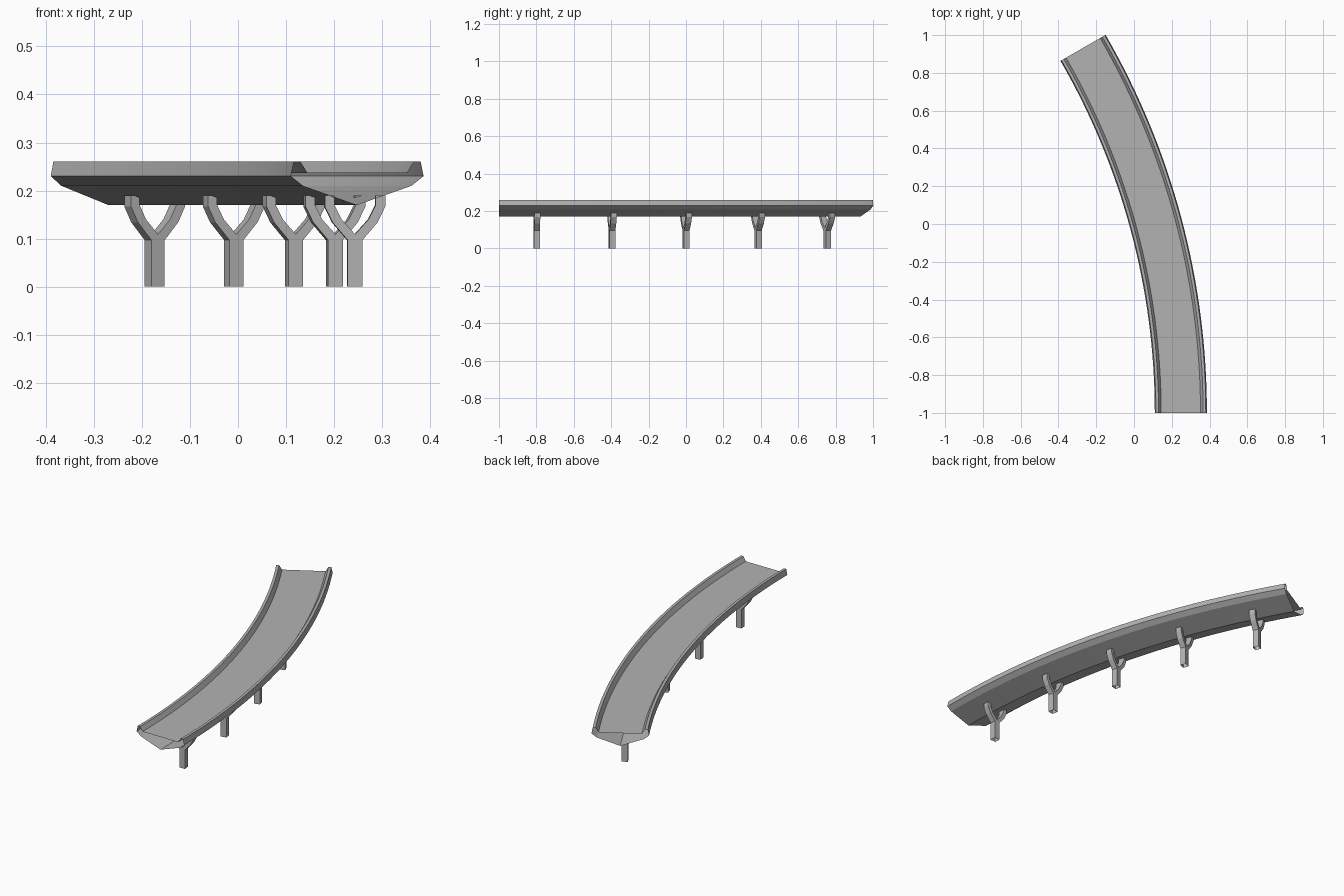
import bpy, bmesh, math

if "Cube" in bpy.data.objects:
    bpy.data.objects.remove(bpy.data.objects["Cube"])

R = 3.865                      # centreline radius of the bend
CX, CY = 0.248 - R, -1.0       # centre of the bend
BEND = math.radians(30)

grey = bpy.data.materials.new("track grey")
grey.diffuse_color = (0.45, 0.45, 0.45, 1)
grey.use_nodes = True
grey.node_tree.nodes["Principled BSDF"].inputs["Base Color"].default_value = grey.diffuse_color


def place(u, z, a, t=0.0):
    """Point at side offset u, height z, bend angle a, shifted t along the track."""
    return (CX + (R + u) * math.cos(a) - t * math.sin(a),
            CY + (R + u) * math.sin(a) + t * math.cos(a), z)


def sweep(name, profile, stations, caps=False, skip=()):
    """Sweep a counter-clockwise (u, z) profile through (angle, shift) stations."""
    bm = bmesh.new()
    rings = [[bm.verts.new(place(u, z, a, t)) for u, z in profile] for a, t in stations]
    n = len(profile)
    for r0, r1 in zip(rings, rings[1:]):
        for i in range(n):
            if i not in skip:
                j = (i + 1) % n
                bm.faces.new((r0[i], r1[i], r1[j], r0[j]))
    if caps:
        bm.faces.new(rings[0])
        bm.faces.new(rings[-1][::-1])
    me = bpy.data.meshes.new(name)
    bm.to_mesh(me)
    bm.free()
    me.materials.append(grey)
    ob = bpy.data.objects.new(name, me)
    bpy.context.collection.objects.link(ob)
    bpy.ops.object.select_all(action='DESELECT')
    ob.select_set(True)
    bpy.context.view_layer.objects.active = ob
    bpy.ops.object.shade_smooth_by_angle(angle=math.radians(12))
    return ob


# Hollow curved deck: V-shaped hull, low side rails and flat floor
half = [(0.113, 0.210), (0.138, 0.230), (0.132, 0.260), (0.118, 0.260), (0.104, 0.237)]
deck = [(0.0, 0.170)] + half + [(-u, z) for u, z in reversed(half)]
SEG = 32
sweep("curved_deck", deck, [(BEND * i / SEG, 0) for i in range(SEG + 1)])

# Five forked posts, open at the foot
right = [(0.0155, 0.0), (0.0155, 0.097), (0.047, 0.134), (0.063, 0.167), (0.063, 0.190),
         (0.043, 0.190), (0.043, 0.170), (0.028, 0.140)]
fork = right + [(0.0, 0.109)] + [(-u, z) for u, z in reversed(right)]
for k in range(5):
    a = math.radians(3 + 6 * k)
    sweep(f"forked_post_{k + 1}", fork, [(a, -0.0155), (a, 0.0155)],
          caps=True, skip=(len(fork) - 1,))
